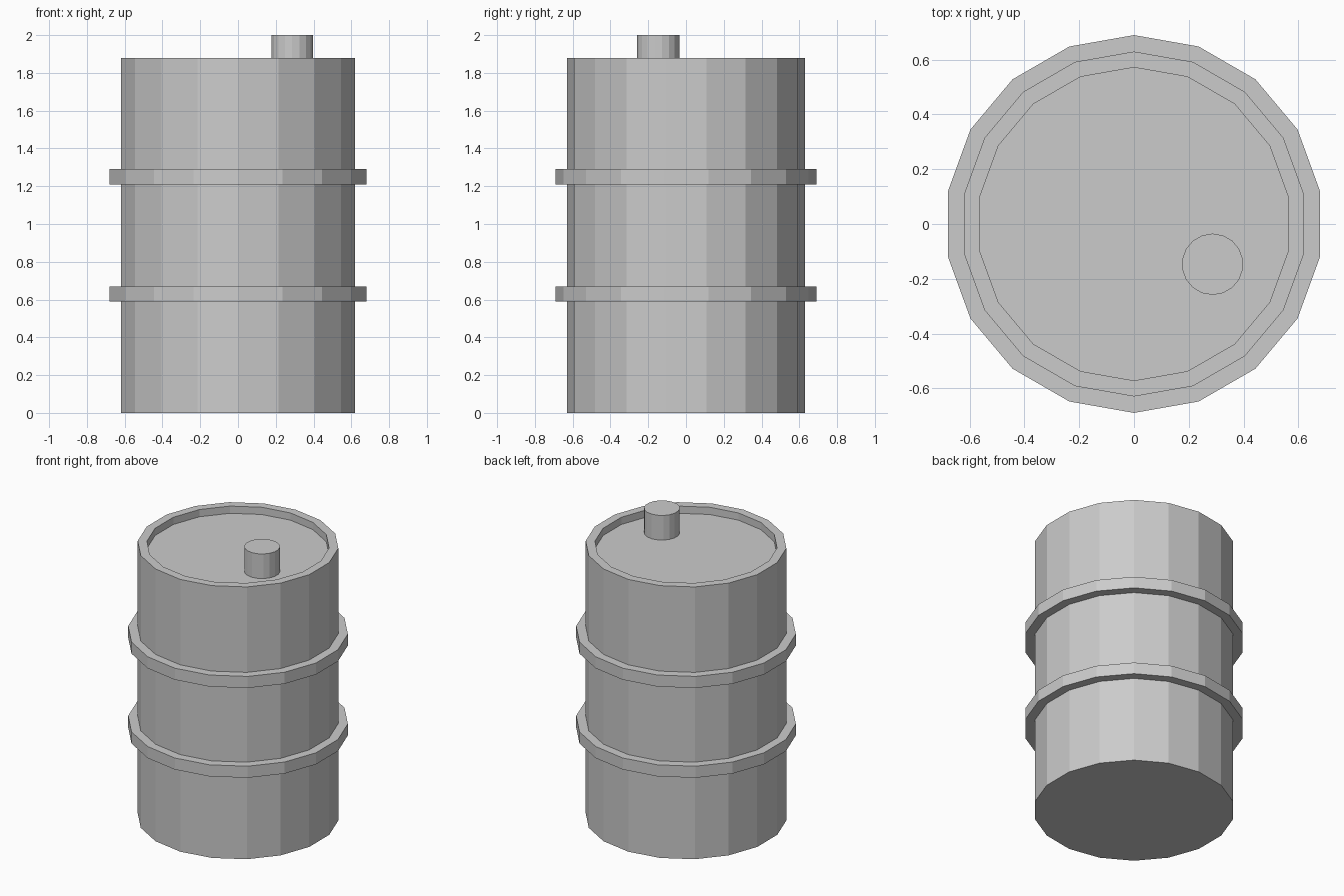
import bpy, bmesh, math

if "Cube" in bpy.data.objects:
    bpy.data.objects.remove(bpy.data.objects["Cube"])

SIDES = 18


def lathe(name, profile, center=(0, 0), closed=False):
    """Spin a (radius, z) profile into a faceted solid; open profiles are capped at both ends."""
    bm = bmesh.new()
    rings = []
    for r, z in profile:
        rings.append([bm.verts.new((r * math.sin(2 * math.pi * i / SIDES),
                                    r * math.cos(2 * math.pi * i / SIDES), z))
                      for i in range(SIDES)])
    pairs = list(zip(rings, rings[1:]))
    if closed:
        pairs.append((rings[-1], rings[0]))
    else:
        bm.faces.new(rings[0])
        bm.faces.new(rings[-1])
    for a, b in pairs:
        for i in range(SIDES):
            j = (i + 1) % SIDES
            bm.faces.new((a[i], a[j], b[j], b[i]))
    bmesh.ops.recalc_face_normals(bm, faces=bm.faces)
    mesh = bpy.data.meshes.new(name)
    bm.to_mesh(mesh)
    bm.free()
    obj = bpy.data.objects.new(name, mesh)
    obj.location = (*center, 0)
    bpy.context.collection.objects.link(obj)
    return obj


# Drum body with a raised rim around the recessed lid
lathe("drum_body", [(0.63, 0), (0.63, 1.88), (0.572, 1.88), (0.572, 1.83)])

# Two reinforcing hoops
for label, z in (("lower", 0.59), ("upper", 1.21)):
    lathe(label + "_hoop", [(0.62, z), (0.69, z), (0.69, z + 0.08), (0.62, z + 0.08)],
          closed=True)

# Filler cap standing on the lid
lathe("filler_cap", [(0.112, 1.825), (0.112, 2.0)], center=(0.287, -0.147))
